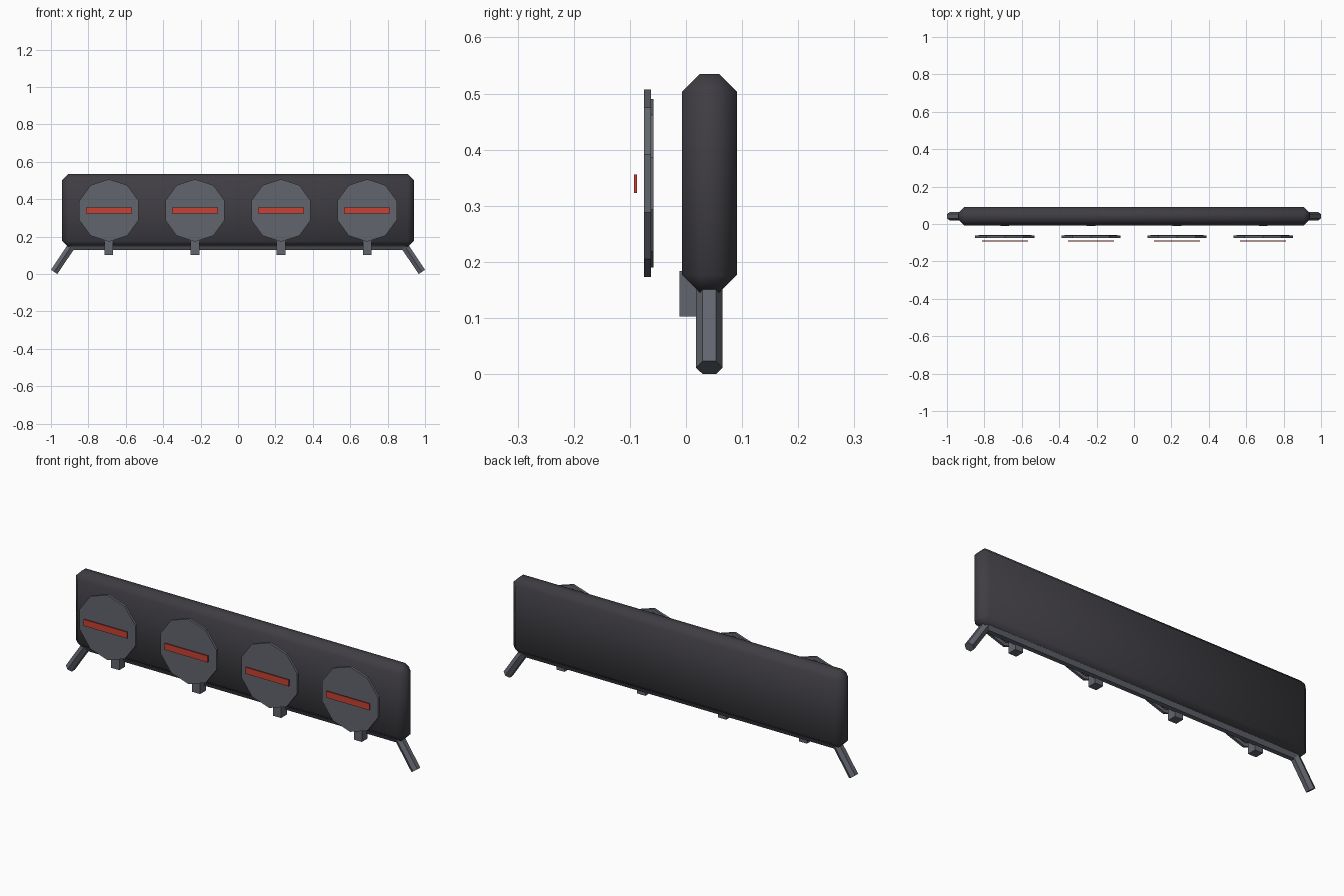
import bpy, bmesh
from math import cos, sin, pi
from mathutils import Vector

cube = bpy.data.objects.get("Cube")
if cube:
    bpy.data.objects.remove(cube, do_unlink=True)


def material(name, rgb):
    m = bpy.data.materials.new(name)
    m.use_nodes = True
    m.diffuse_color = (*rgb, 1)
    bsdf = m.node_tree.nodes["Principled BSDF"]
    bsdf.inputs["Base Color"].default_value = (*rgb, 1)
    bsdf.inputs["Roughness"].default_value = 0.6
    return m


CHARCOAL = material("charcoal", (0.05, 0.047, 0.056))
STEEL = material("steel grey", (0.122, 0.13, 0.155))
RED = material("red", (0.58, 0.055, 0.034))


def finish(name, bm, mat, smooth=False):
    bmesh.ops.recalc_face_normals(bm, faces=bm.faces)
    mesh = bpy.data.meshes.new(name)
    bm.to_mesh(mesh)
    bm.free()
    mesh.materials.append(mat)
    for p in mesh.polygons:
        p.use_smooth = smooth
    ob = bpy.data.objects.new(name, mesh)
    bpy.context.collection.objects.link(ob)
    return ob


def box(name, lo, hi, mat, bevel=0, smooth=False):
    lo, hi = Vector(lo), Vector(hi)
    bm = bmesh.new()
    bmesh.ops.create_cube(bm, size=1)
    for v in bm.verts:
        v.co = (lo + hi) / 2 + v.co * (hi - lo)
    if bevel:
        bmesh.ops.bevel(bm, geom=bm.edges[:], offset=bevel, segments=1,
                        affect='EDGES', profile=0.5)
    return finish(name, bm, mat, smooth)


def skin_rings(bm, rings):
    """Join rings of points into a closed tube with end caps."""
    loops = [[bm.verts.new(p) for p in ring] for ring in rings]
    n = len(loops[0])
    for a, b in zip(loops, loops[1:]):
        for i in range(n):
            j = (i + 1) % n
            bm.faces.new((a[i], a[j], b[j], b[i]))
    bm.faces.new(loops[0])
    bm.faces.new(loops[-1])


# Main panel with chamfered edges
box("panel", (-0.94, -0.007, 0.145), (0.94, 0.091, 0.535), CHARCOAL, 0.032, True)

# Hexagonal tube that forms the lower rail and both splayed legs
path = [Vector(p) for p in ((-0.983, 0.0415, 0.0115), (-0.89, 0.0415, 0.15),
                            (0.89, 0.0415, 0.15), (0.983, 0.0415, 0.0115))]
rings = []
for i, p in enumerate(path):
    d_in = (p - path[max(i - 1, 0)]).normalized()
    d_out = (path[min(i + 1, len(path) - 1)] - p).normalized()
    tangent = (d_in + d_out).normalized()
    up = tangent.cross(Vector((0, -1, 0)))
    direction = d_out if d_out.length else d_in
    miter = 1 / direction.dot(tangent)
    rings.append([p + Vector((0, 0.0237 * cos(a), 0)) + up * (0.0237 * miter * sin(a))
                  for a in (k * pi / 3 for k in range(6))])
bm = bmesh.new()
skin_rings(bm, rings)
finish("rail_and_legs", bm, STEEL)


def decagon(x, y, r):
    return [(x + r * sin(k * pi / 5), y, 0.34 + r * cos(k * pi / 5)) for k in range(10)]


# Four targets: disc with a stepped back, red stripe and hanging bracket
for n, x in enumerate((-0.69, -0.23, 0.23, 0.69), 1):
    bm = bmesh.new()
    skin_rings(bm, [decagon(x, y, r) for y, r in
                    ((-0.075, 0.167), (-0.062, 0.167), (-0.062, 0.15), (-0.058, 0.15))])
    finish(f"disc_{n}", bm, STEEL)
    box(f"stripe_{n}", (x - 0.123, -0.093, 0.323), (x + 0.123, -0.087, 0.356), RED)
    box(f"bracket_{n}", (x - 0.023, -0.012, 0.103), (x + 0.023, 0.035, 0.184), STEEL)
